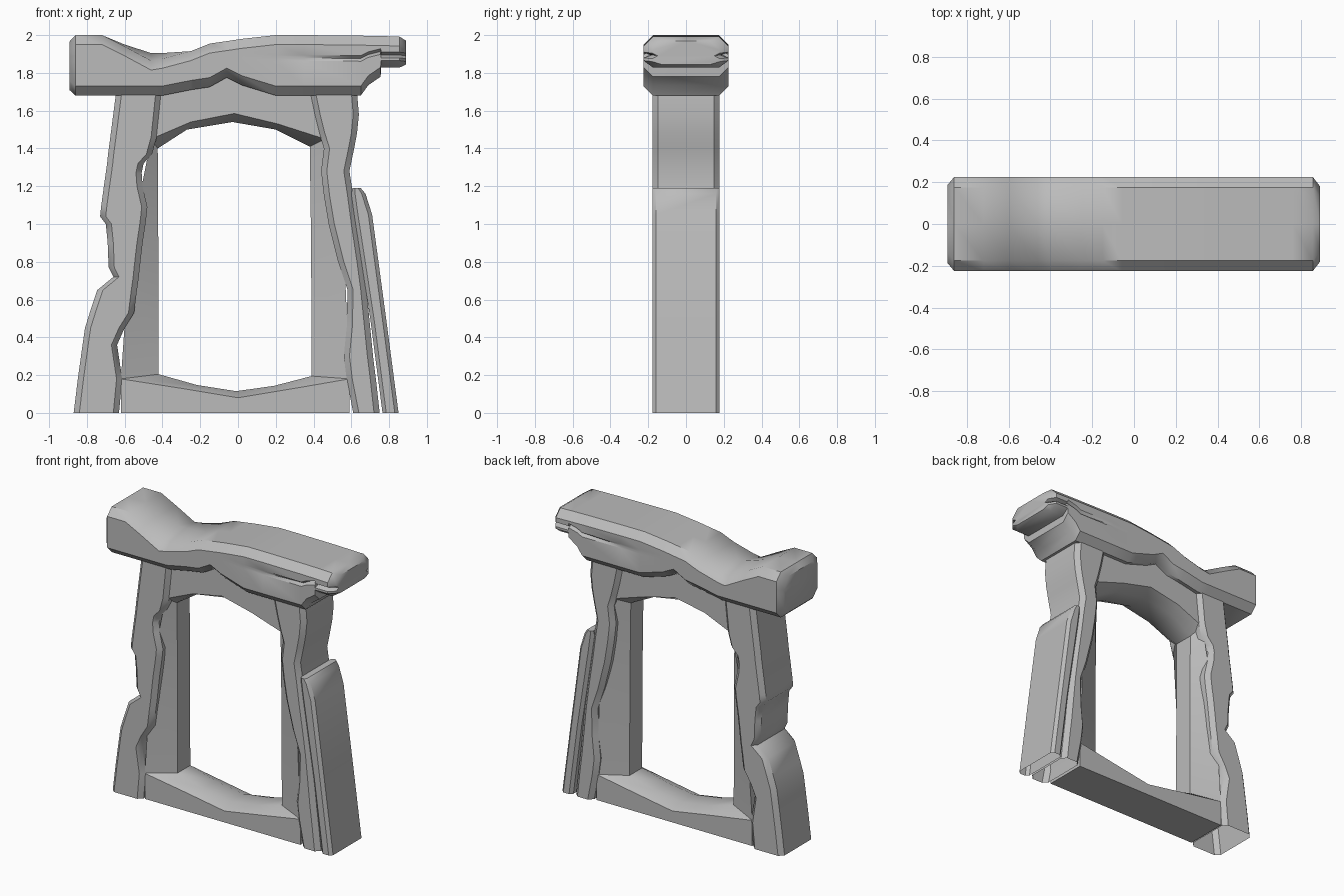
import bpy
import bmesh

if "Cube" in bpy.data.objects:
    bpy.data.objects.remove(bpy.data.objects["Cube"])

STONE = (0.5, 0.5, 0.5, 1)
stone = bpy.data.materials.new("grey stone")
stone.use_nodes = True
stone.diffuse_color = STONE
stone.node_tree.nodes["Principled BSDF"].inputs["Base Color"].default_value = STONE


def loft(name, rings, cap_start=True, cap_end=True, closed=False, angle=0.75):
    """Skin a row of equal point rings."""
    bm = bmesh.new()
    rows = [[bm.verts.new(p) for p in ring] for ring in rings]
    pairs = list(zip(rows, rows[1:])) + ([(rows[-1], rows[0])] if closed else [])
    for a, b in pairs:
        for i in range(len(a)):
            j = (i + 1) % len(a)
            bm.faces.new((a[i], a[j], b[j], b[i]))
    if cap_start and not closed:
        bm.faces.new(rows[0][::-1])
    if cap_end and not closed:
        bm.faces.new(rows[-1])
    bmesh.ops.recalc_face_normals(bm, faces=bm.faces)
    mesh = bpy.data.meshes.new(name)
    bm.to_mesh(mesh)
    bm.free()
    mesh.materials.append(stone)
    obj = bpy.data.objects.new(name, mesh)
    bpy.context.collection.objects.link(obj)
    bpy.ops.object.select_all(action='DESELECT')
    obj.select_set(True)
    bpy.context.view_layer.objects.active = obj
    bpy.ops.object.shade_smooth_by_angle(angle=angle)
    return obj


def post_ring(z, x0, x1, y=0.178, c=0.03):
    """Bevelled rectangle lying flat at height z."""
    c = min(c, (x1 - x0) * 0.3)
    return [(x0 + c, -y, z), (x1 - c, -y, z), (x1, c - y, z), (x1, y - c, z),
            (x1 - c, y, z), (x0 + c, y, z), (x0, y - c, z), (x0, c - y, z)]


# Right post, chipped on the outside: height, outer x, inner x
right = [(0, -.87, -.63), (.18, -.848, -.613), (.36, -.823, -.64),
         (.45, -.81, -.60), (.53, -.785, -.55), (.65, -.745, -.535),
         (.72, -.66, -.525), (.77, -.685, -.52), (.9, -.69, -.505), (1.0, -.70, -.49),
         (1.04, -.73, -.485), (1.09, -.725, -.48), (1.2, -.71, -.505),
         (1.27, -.70, -.51), (1.32, -.693, -.50), (1.37, -.688, -.455),
         (1.46, -.676, -.43), (1.7, -.645, -.405)]
loft("right_post", [post_ring(*r) for r in right], cap_start=False)

# Left post, wavy and leaning: height, inner x, outer x
left = [(0, .61, .75), (.18, .575, .73), (.3, .56, .715), (.45, .575, .70),
        (.65, .58, .68), (.8, .53, .66), (1.0, .48, .63), (1.15, .455, .61),
        (1.28, .44, .59), (1.4, .455, .615), (1.48, .43, .63), (1.58, .405, .64),
        (1.7, .38, .63)]
loft("left_post", [post_ring(*r) for r in left], cap_start=False)

# Split slab leaning on the left post
slab = [(0, .765, .85), (.5, .70, .784), (1.05, .615, .71), (1.16, .60, .675),
        (1.19, .605, .65)]
loft("left_outer_slab", [post_ring(z, a, b, c=.02) for z, a, b in slab],
     cap_start=False)


# Lintel: x, bottom z, top z, edge drop, half depth, side groove depth
def beam_ring(x, z0, z1, drop, y, groove):
    c = 0.05
    zg = z0 + (z1 - z0) * 0.62 if z0 < 1.8 else 1.895
    zt = z1 - c - drop
    zg = min(zg, zt - 0.03)
    half = [(y - c, z0), (y, min(z0 + c, zg - .03)), (y, zg - .015),
            (y - groove, zg), (y, zg + .015), (y, zt), (y - c, z1 - drop)]
    return ([(x, a, b) for a, b in half] + [(x, 0, z1)]
            + [(x, -a, b) for a, b in reversed(half)])


beam = [(-.893, 1.71, 1.965, 0, .185, 0), (-.86, 1.68, 2.0, 0, .225, 0),
        (-.72, 1.68, 2.0, 0, .225, 0), (-.6, 1.68, 1.95, .01, .225, 0),
        (-.46, 1.68, 1.905, .04, .225, 0), (-.4, 1.68, 1.905, .03, .225, 0),
        (-.25, 1.71, 1.915, 0, .225, 0), (-.15, 1.725, 1.955, 0, .225, 0),
        (-.06, 1.775, 1.968, 0, .225, 0), (.02, 1.735, 1.98, 0, .225, 0),
        (.2, 1.68, 2.0, 0, .225, 0), (.35, 1.68, 2.0, 0, .225, .005),
        (.65, 1.68, 1.997, 0, .225, .025), (.69, 1.735, 1.996, 0, .225, .03),
        (.755, 1.78, 1.995, 0, .225, .035), (.758, 1.828, 1.995, 0, .225, .035),
        (.855, 1.828, 1.992, 0, .225, .045), (.89, 1.845, 1.97, 0, .18, .03)]
loft("lintel", [beam_ring(*b) for b in beam])

# Window surround: outer edge x, z and opening edge x, z, going round
surround = [(-.62, .18, -.42, .205), (-.3, .13, -.22, .148), (0, .08, -.01, .115),
            (.3, .13, .19, .143), (.59, .18, .39, .195), (.56, .9, .387, .9),
            (.46, 1.45, .38, 1.41), (.21, 1.53, .2, 1.5), (-.02, 1.585, -.03, 1.54),
            (-.25, 1.54, -.27, 1.5), (-.46, 1.45, -.425, 1.4), (-.57, .9, -.422, .9)]
DEEP, LIP = 0.15, 0.07
loft("window_surround",
     [[(a, -DEEP, b), (c, -LIP, d), (c, LIP, d), (a, DEEP, b)]
      for a, b, c, d in surround], closed=True, angle=0.6)


# Sill and head walls fill between the surround and the posts
def wall(name, edge, z):
    loft(name, [[(a, -DEEP, b), (a, DEEP, b), (a, DEEP, z), (a, -DEEP, z)]
                for a, b, _, _ in edge])


wall("sill_wall", surround[:5], 0.0)
wall("head_wall", surround[6:11], 1.79)
